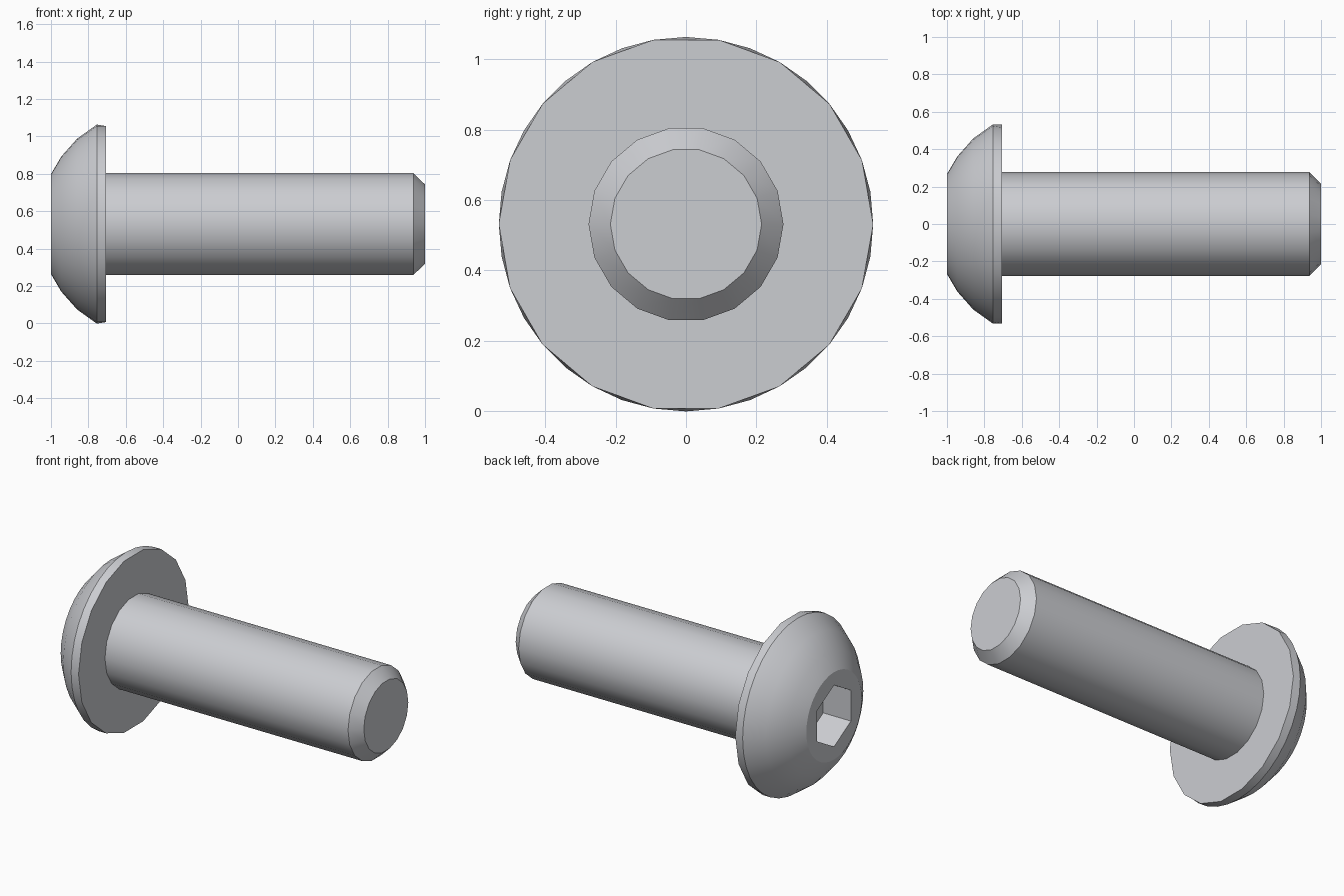
import bpy, bmesh, math

if "Cube" in bpy.data.objects:
    bpy.data.objects.remove(bpy.data.objects["Cube"])

AXIS_Z = 0.531
HEAD_R, SHANK_R, SOCKET_R = 0.532, 0.277, 0.188

steel = bpy.data.materials.new("light_steel")
steel.diffuse_color = (0.60, 0.61, 0.64, 1)
steel.use_nodes = True
steel.node_tree.nodes["Principled BSDF"].inputs["Base Color"].default_value = steel.diffuse_color


def ring(bm, x, radius, sides, count, phase=0.0):
    """Ring of count points round the x axis, lying on a regular polygon."""
    step = 2 * math.pi / sides
    verts = []
    for i in range(count):
        a = 2 * math.pi * i / count
        off = (a - phase) % step
        r = radius * math.cos(step / 2) / math.cos(off - step / 2)
        verts.append(bm.verts.new((x, r * math.cos(a), AXIS_Z + r * math.sin(a))))
    return verts


def turned(name, profile, count, cap_first=False, cap_last=False):
    """Join rings (x, radius, sides, phase) into a turned part."""
    bm = bmesh.new()
    rings = [ring(bm, x, r, s, count, p) for x, r, s, p in profile]
    for a, b in zip(rings, rings[1:]):
        for i in range(count):
            j = (i + 1) % count
            bm.faces.new((a[i], a[j], b[j], b[i]))
    if cap_first:
        bm.faces.new(rings[0][::-1])
    if cap_last:
        bm.faces.new(rings[-1])
    # rings run from inside the bore outwards, so windings are made outward here
    for f in bm.faces:
        f.normal_flip()
    bm.normal_update()
    mesh = bpy.data.meshes.new(name)
    bm.to_mesh(mesh)
    bm.free()
    mesh.materials.append(steel)
    obj = bpy.data.objects.new(name, mesh)
    bpy.context.collection.objects.link(obj)
    bpy.ops.object.select_all(action='DESELECT')
    obj.select_set(True)
    bpy.context.view_layer.objects.active = obj
    # consistent outward normals, then smooth with sharp edges
    bpy.ops.object.mode_set(mode='EDIT')
    bpy.ops.mesh.select_all(action='SELECT')
    bpy.ops.mesh.normals_make_consistent(inside=False)
    bpy.ops.object.mode_set(mode='OBJECT')
    bpy.ops.object.shade_smooth_by_angle(angle=math.radians(30))
    return obj


# Domed head: hex socket floor, socket wall, flat nose, dome, rim, underside
hex_phase = math.radians(30)
turned("button_head", [
    (-0.813, SOCKET_R, 6, hex_phase),
    (-1.0, SOCKET_R, 6, hex_phase),
    (-1.0, 0.267, 36, 0),
    (-0.945, 0.361, 36, 0),
    (-0.86, 0.457, 36, 0),
    (-0.755, HEAD_R, 36, 0),
    (-0.705, HEAD_R, 18, 0),
    (-0.705, SHANK_R, 18, 0),
], 36, cap_first=True)

# Plain shank with a chamfered tip
turned("shank", [
    (-0.705, SHANK_R, 18, 0),
    (0.937, SHANK_R, 18, 0),
    (1.0, 0.215, 18, 0),
], 18, cap_last=True)
